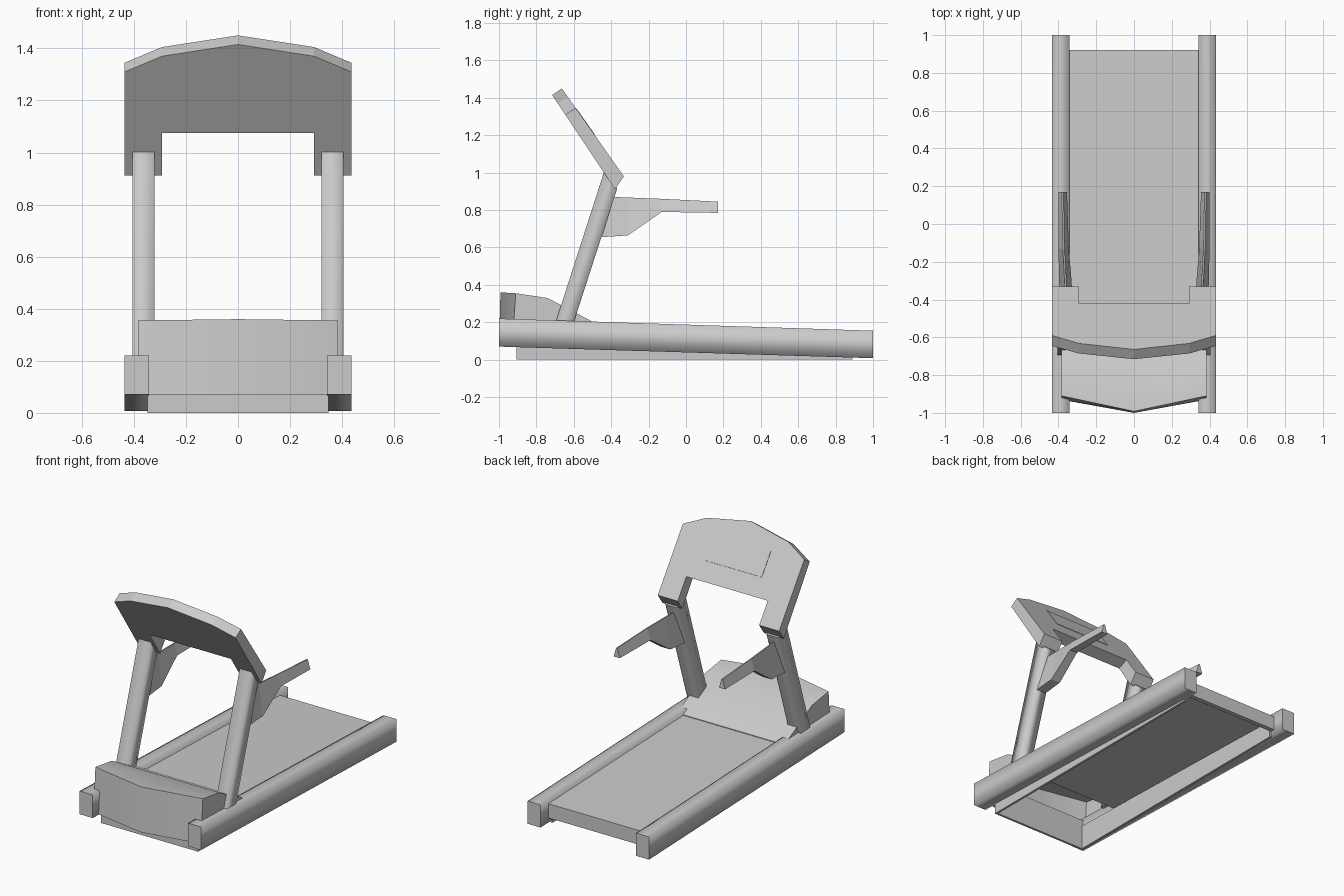
import bpy, bmesh, math

if "Cube" in bpy.data.objects:
    bpy.data.objects.remove(bpy.data.objects["Cube"])


def loft(name, rings, mirror=False, smooth=False, sharp=None, skip=()):
    """Skin a list of equal-sized point rings and cap both ends."""
    bm = bmesh.new()
    vs = [[bm.verts.new(p) for p in r] for r in rings]
    n = len(rings[0])
    for a, b in zip(vs, vs[1:]):
        for i in range(n):
            if i not in skip:
                f = bm.faces.new((a[i], a[(i + 1) % n], b[(i + 1) % n], b[i]))
                f.smooth = smooth
    bm.faces.new(vs[0])
    bm.faces.new(vs[-1])
    bmesh.ops.recalc_face_normals(bm, faces=bm.faces)
    me = bpy.data.meshes.new(name)
    bm.to_mesh(me)
    bm.free()
    if sharp:
        me.set_sharp_from_angle(angle=math.radians(sharp))
    ob = bpy.data.objects.new(name, me)
    bpy.context.collection.objects.link(ob)
    if mirror:
        ob.modifiers.new("Mirror", 'MIRROR')
    return ob


def across(name, profile, x0, x1, **kw):
    """Extrude a (y, z) profile along x."""
    return loft(name, [[(x, y, z) for y, z in profile] for x in (x0, x1)], **kw)


def rect(x0, x1, a, b):
    """Rectangle ring spanning x0..x1 between two (y, z) points."""
    return [(x0, *a), (x1, *a), (x1, *b), (x0, *b)]


# Sloping side rails
loft("side_rail", [rect(0.342, 0.435, (-1, 0.07), (-1, 0.22)),
                   rect(0.342, 0.435, (1, 0.008), (1, 0.155))],
     mirror=True, smooth=True)

# Running deck and the hollow frame below it
across("running_deck", [(-0.6, 0.182), (0.92, 0.132), (0.92, 0.107), (-0.6, 0.157)],
       -0.343, 0.343)
across("frame_side", [(-0.905, 0), (0.89, 0), (0.89, 0.11), (-0.905, 0.16)],
       0.333, 0.348, mirror=True)
across("frame_front", [(-0.905, 0), (-0.89, 0), (-0.89, 0.2), (-0.905, 0.2)],
       -0.345, 0.345)
across("frame_back", [(0.89, 0.04), (0.92, 0.04), (0.92, 0.11), (0.89, 0.11)],
       -0.343, 0.343)

# Motor hood: a shell with a pointed nose, open underneath
rings = []
for x, bottom, top, zt in ((-0.385, -0.93, -0.91, 0.355), (0, -1, -0.992, 0.36),
                           (0.385, -0.93, -0.91, 0.355)):
    rings.append([(x, bottom, 0.07), (x, top, zt), (x, -0.74, 0.33),
                  (x, -0.46, 0.182), (x, -0.46, 0.165)])
loft("motor_hood", rings, smooth=True, sharp=35, skip=(4,))
loft("nose_underside", [[(x, y, z) for x, y in ((-0.38, -0.92), (0, -0.99), (0.38, -0.92),
                                                (0.38, -0.9), (-0.38, -0.9))]
                        for z in (0.07, 0.08)])

# Leaning uprights
loft("upright_post", [rect(0.32, 0.405, (-0.697, 0.2), (-0.6, 0.2)),
                      rect(0.32, 0.405, (-0.436, 1.012), (-0.368, 0.915))],
     mirror=True, smooth=True)


# Console: tilted plate with arched top and a notch between the legs
def front_y(z):
    return -0.38 - (z - 0.912) * 0.667


def back_y(z):
    return -0.332 - (z - 0.98) * 0.706


half = [(0.292, 1.075, 1.105), (0.292, 0.912, 0.98), (0.435, 0.912, 0.98),
        (0.435, 1.31, 1.345), (0.292, 1.37, 1.405)]
outline = half + [(0, 1.415, 1.45)] + [(-x, a, b) for x, a, b in reversed(half)]
loft("console", [[(x, front_y(a), a) for x, a, b in outline],
                 [(x, back_y(b), b) for x, a, b in outline]])

# Thin display panel on the user's side of the console
loft("display_panel", [[(x, back_y(z) + d, z + d) for x, z in
                        ((-0.2, 1.205), (0.2, 1.205), (0.2, 1.34), (-0.2, 1.34))]
                       for d in (-0.01, 0.002)])

# Handles: ridged triangular sections running from deep bracket to slim grip
# (base y, base z, ridge y, ridge z, inner x, outer x)
sections = [(-0.45, 0.655, -0.385, 0.87, 0.325, 0.393),
            (-0.31, 0.665, -0.31, 0.867, 0.33, 0.396),
            (-0.13, 0.79, -0.13, 0.86, 0.345, 0.4),
            (0.17, 0.785, 0.17, 0.845, 0.355, 0.4)]
loft("handle", [[(a, y, z), (b, y, z), ((a + b) / 2 + 0.004, ry, rz),
                 ((a + b) / 2 - 0.004, ry, rz)]
                for y, z, ry, rz, a, b in sections], mirror=True)
